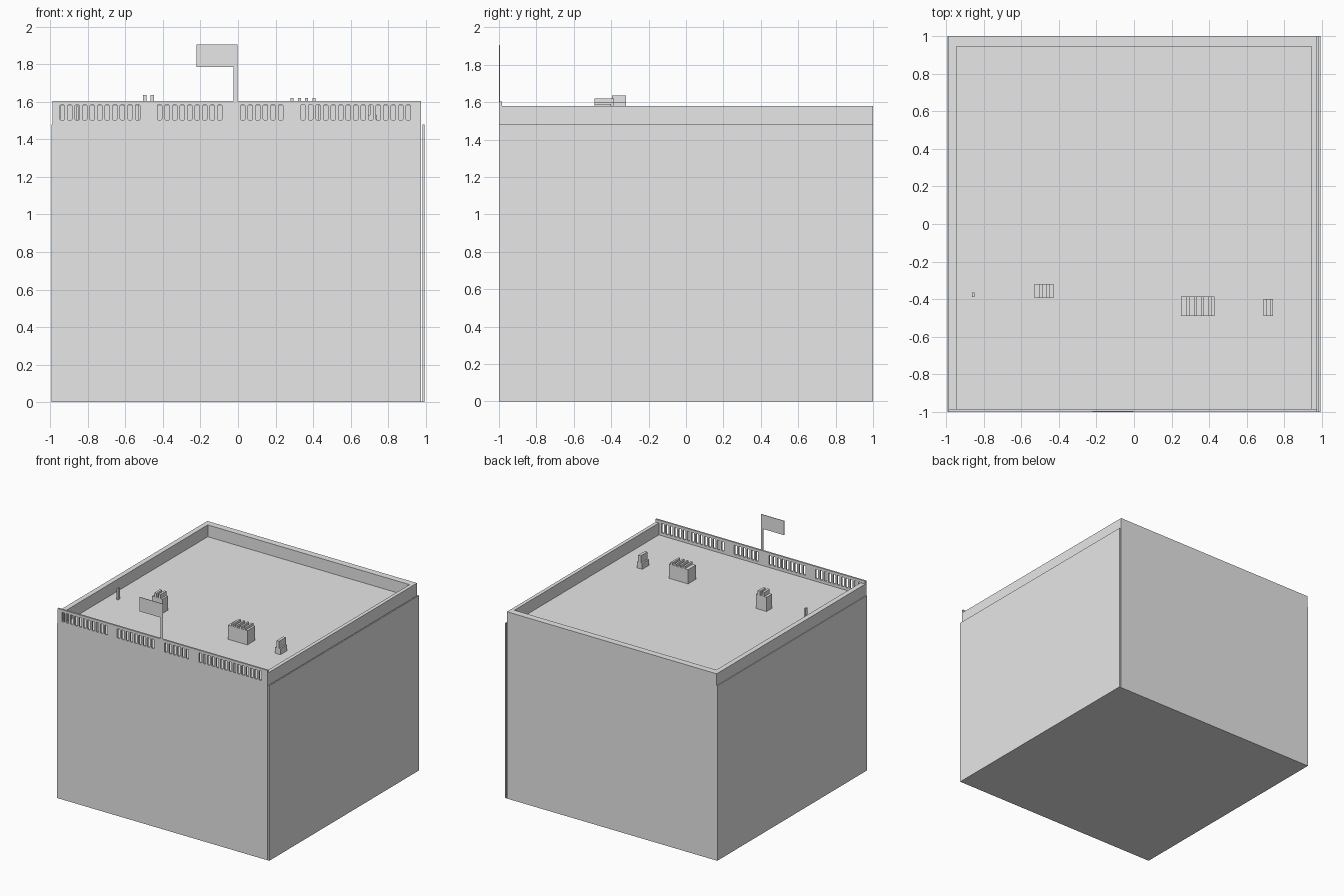
import bpy
import bmesh
from mathutils import Matrix, Vector

default = bpy.data.objects.get("Cube")
if default:
    bpy.data.objects.remove(default, do_unlink=True)

grey = bpy.data.materials.new("plain grey")
grey.use_nodes = True
COLOUR = (0.8, 0.8, 0.8, 1)
grey.diffuse_color = COLOUR
grey.node_tree.nodes["Principled BSDF"].inputs["Base Color"].default_value = COLOUR


def boxes(name, spans, bevel=0):
    """One object made of boxes, each given as x, y and z ranges."""
    bm = bmesh.new()
    for span in spans:
        lo, hi = (Vector(c) for c in zip(*span))
        place = Matrix.Translation((lo + hi) / 2) @ Matrix.Diagonal((*(hi - lo), 1))
        bmesh.ops.create_cube(bm, size=1, matrix=place)
    if bevel:
        along_y = [e for e in bm.edges
                   if abs(e.verts[0].co.y - e.verts[1].co.y) > 0.01]
        bmesh.ops.bevel(bm, geom=along_y, offset=bevel, segments=1, affect='EDGES')
    mesh = bpy.data.meshes.new(name)
    bm.to_mesh(mesh)
    bm.free()
    mesh.materials.append(grey)
    obj = bpy.data.objects.new(name, mesh)
    bpy.context.collection.objects.link(obj)
    return obj


LEFT, RIGHT, SIDE = -0.987, 0.975, 0.993
INNER, FRONT = 0.944, -0.985
ROOF, RIM, CREST = 1.48, 1.58, 1.605

# Main block, with thin cladding on both sides and a base slab
boxes("building_body", [((LEFT, RIGHT), (FRONT, 1), (0.005, ROOF))])
boxes("base_slab", [((-SIDE, SIDE), (-1, 1), (0, 0.005))])
boxes("side_cladding", [((-SIDE, LEFT), (-1, 1), (0.005, ROOF)),
                        ((0.983, SIDE), (-1, 1), (0.005, ROOF))])

# Low wall round three sides of the roof
boxes("roof_parapet", [((LEFT, -INNER), (FRONT, 1), (ROOF, RIM)),
                       ((INNER, RIGHT), (FRONT, 1), (ROOF, RIM)),
                       ((-INNER, INNER), (INNER, 1), (ROOF, RIM))])

# Front wall with groups of upright slots cut through its crest
facade = boxes("front_wall", [((LEFT, RIGHT), (-1, FRONT), (0.005, CREST))])
PITCH, WIDTH = 0.0401, 0.024
slots = []
for start, count in ((-0.948, 11), (-0.43, 9), (0.014, 6), (0.334, 15)):
    for i in range(count):
        x = start + i * PITCH
        slots.append(((x, x + WIDTH), (-1.05, -0.95), (1.503, 1.583)))
cutter = boxes("slot_cutter", slots, bevel=0.004)
cut = facade.modifiers.new("slots", 'BOOLEAN')
cut.operation = 'DIFFERENCE'
cut.solver = 'EXACT'
cut.object = cutter
bpy.context.view_layer.objects.active = facade
bpy.ops.object.modifier_apply(modifier=cut.name)
bpy.data.objects.remove(cutter, do_unlink=True)

# Flag-shaped sign on a flat post
boxes("sign", [((-0.024, -0.003), (-1, -0.995), (CREST, 1.785)),
               ((-0.22, -0.003), (-1, -0.995), (1.785, 1.905))])


def chimney(name, x, y, shoulder, top, ribs, width):
    """Block on the roof with upright fins running front to back."""
    fins = [((r, r + width), y, (shoulder, top)) for r in ribs]
    boxes(name, [(x, y, (ROOF, shoulder))] + fins)


chimney("left_chimney", (-0.53, -0.43), (-0.395, -0.32), 1.6, 1.635,
        (-0.507, -0.467), 0.02)
chimney("wide_chimney", (0.25, 0.43), (-0.49, -0.385), 1.6, 1.62,
        (0.28, 0.319, 0.358, 0.397), 0.016)
chimney("small_chimney", (0.69, 0.74), (-0.49, -0.4), 1.53, 1.59, (0.703,), 0.024)
boxes("roof_pipe", [((-0.862, -0.85), (-0.39, -0.366), (ROOF, 1.575))])
